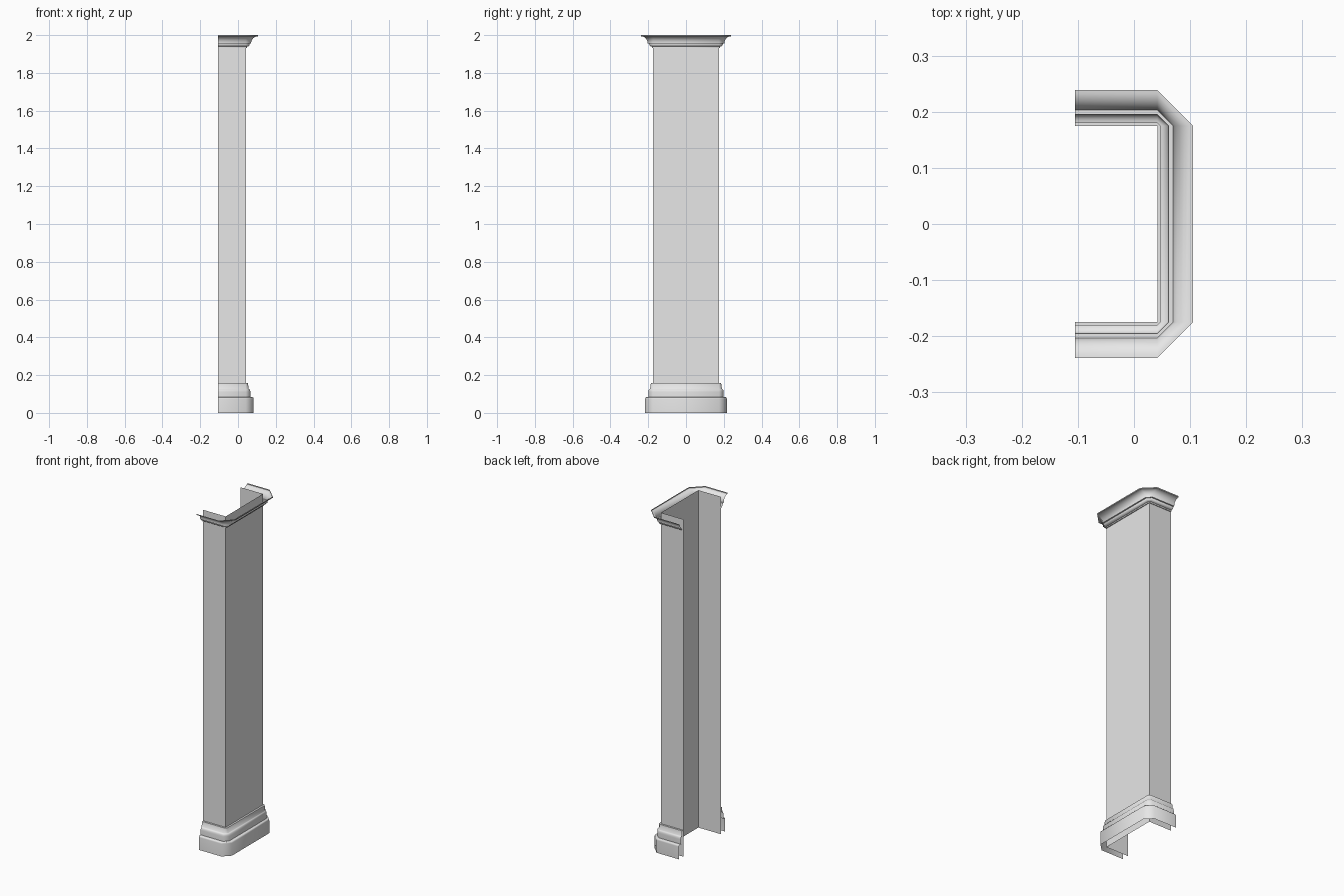
import bpy, bmesh, math

cube = bpy.data.objects.get("Cube")
if cube:
    bpy.data.objects.remove(cube, do_unlink=True)

# Shaft plan: open at the back edge, face toward +x
BACK, FACE, HALF, TOP = -0.1055, 0.0415, 0.175, 2.0

grey = bpy.data.materials.new("light_grey")
grey.use_nodes = True
colour = (0.8, 0.8, 0.8, 1)
grey.diffuse_color = colour
grey.node_tree.nodes["Principled BSDF"].inputs["Base Color"].default_value = colour


def plan(d):
    """Three-sided path pushed out by d, with cut corners."""
    half = [(BACK, -HALF - d), (FACE, -HALF - d), (FACE + d, -HALF)]
    return half + [(x, -y) for x, y in reversed(half)]


def arc(centre, rx, rz, start, end, steps=6):
    """Elliptical run of (offset, height) profile points."""
    angles = [math.radians(start + (end - start) * i / steps) for i in range(steps + 1)]
    return [(centre[0] + rx * math.cos(a), centre[1] + rz * math.sin(a)) for a in angles]


def sweep(name, profile):
    """Sheet made by running a profile around the plan."""
    bm = bmesh.new()
    rows = [[bm.verts.new((x, y, z)) for x, y in plan(d)] for d, z in profile]
    for low, high in zip(rows, rows[1:]):
        for i in range(len(low) - 1):
            bm.faces.new((low[i], low[i + 1], high[i + 1], high[i]))
    bmesh.ops.remove_doubles(bm, verts=bm.verts, dist=0.00001)
    mesh = bpy.data.meshes.new(name)
    bm.to_mesh(mesh)
    bm.free()
    mesh.materials.append(grey)
    obj = bpy.data.objects.new(name, mesh)
    bpy.context.collection.objects.link(obj)
    bpy.ops.object.select_all(action="DESELECT")
    obj.select_set(True)
    bpy.context.view_layer.objects.active = obj
    bpy.ops.object.shade_smooth_by_angle(angle=math.radians(50))
    return obj


# Plain shaft
sweep("shaft", [(0, 0), (0, TOP)])

# Base: tall plinth, rounded band, then a small tapered cap
sweep("base_moulding",
      [(0.041, 0), (0.041, 0.074)]
      + arc((0.035, 0.074), 0.006, 0.009, 0, 90, 4)
      + [(0.024, 0.083), (0.024, 0.11)]
      + arc((0.017, 0.11), 0.007, 0.016, 0, 90, 4)
      + [(0.015, 0.128), (0.011, 0.157), (0, 0.157)])

# Crown: small fillet, quarter round, step, then a wide cove to the rim
sweep("crown_moulding",
      [(0, 1.932), (0.005, 1.932), (0.005, 1.939)]
      + arc((0.005, 1.952), 0.015, 0.013, -90, 0, 5)
      + [(0.02, 1.955), (0.028, 1.955)]
      + arc((0.064, 1.957), 0.036, 0.037, 180, 90, 8)
      + [(0.064, TOP)])
